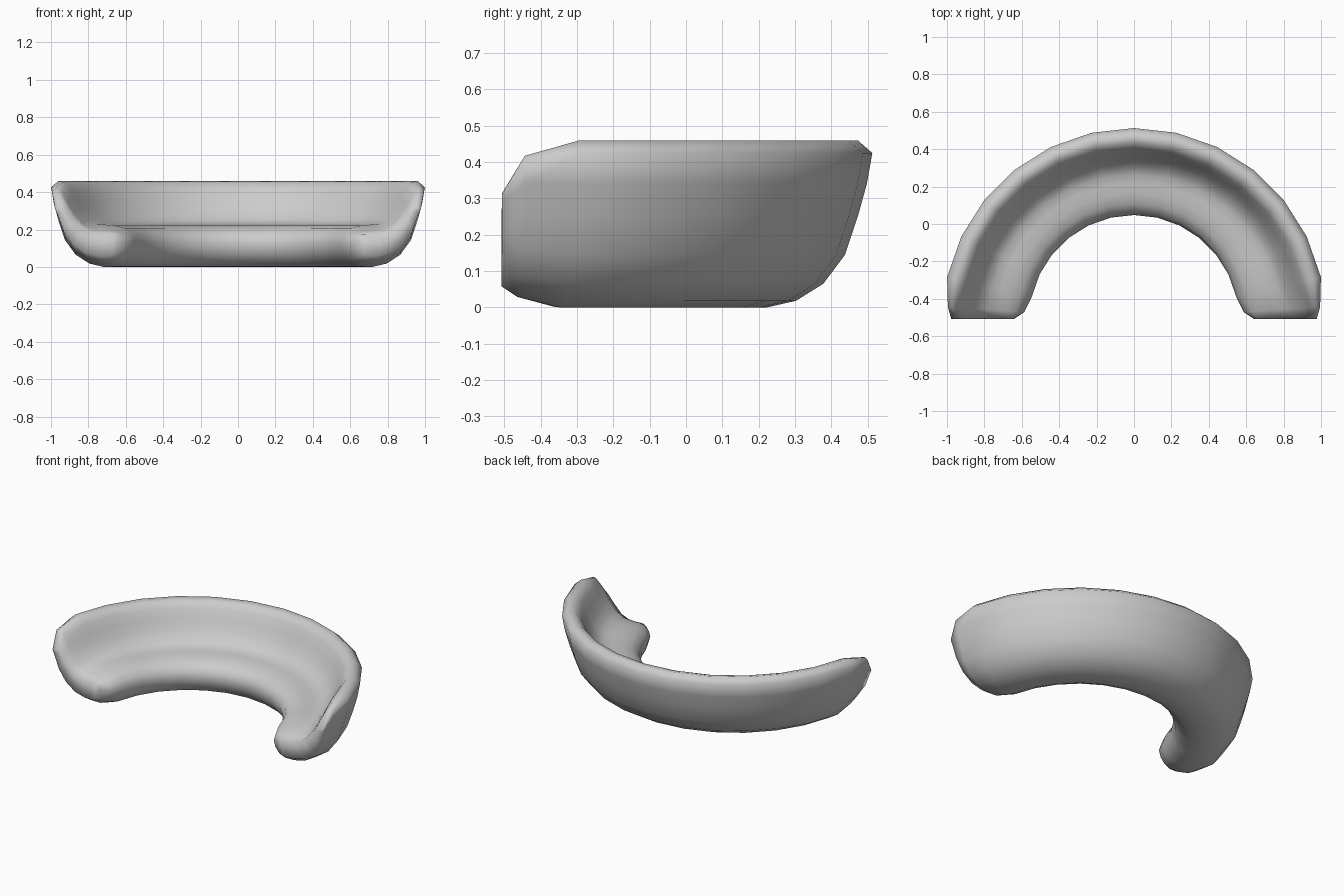
import bpy, bmesh
from math import sin, cos, radians
from mathutils import Vector

if "Cube" in bpy.data.objects:
    bpy.data.objects.remove(bpy.data.objects["Cube"])

# Cross-section (radius, height): rim, outer back, underside, seat roll, step, backrest
# Point i on the outside faces point n-1-i on the inside
PROFILE = [Vector(p) for p in [
    (1.025, .425), (1.01, .34), (.985, .25), (.95, .145), (.89, .065), (.815, .018),
    (.735, 0), (.66, .002), (.61, .025), (.575, .07), (.56, .125), (.576, .175),
    (.62, .207), (.675, .221), (.73, .226), (.777, .231), (.82, .254), (.858, .303),
    (.888, .36), (.915, .415), (.943, .45), (.985, .46)]]
CENTRE_Y = -0.512
n = len(PROFILE)


def inset(profile, amount):
    """Shrink the closed section towards its inside."""
    out = []
    for i, p in enumerate(profile):
        t = (profile[(i + 1) % n] - profile[i - 1]).normalized()
        out.append(p + Vector((t.y, -t.x)) * amount)
    return out


def end_section(thin, top, front):
    """Section squeezed to its middle line, with a lower top and shorter front."""
    out = []
    for i, p in enumerate(PROFILE):
        q = p.lerp((p + PROFILE[n - 1 - i]) / 2, thin)
        drop = max(0, q.y - .26) * top
        q = q - Vector((drop * .3, drop))
        if q.x < .72:
            q.x += (.72 - q.x) * front
        out.append(q)
    return out


# Stations along the arc: angle from the middle, section
step = 180 / 14
near_end = [Vector((p.x, p.y - max(0, p.y - .3) * .12)) for p in inset(PROFILE, .028)]
half = [(step * i, PROFILE) for i in range(1, 7)]
half += [(86, near_end), (89.7, end_section(.5, .72, .5))]
stations = [(-a, s) for a, s in reversed(half)] + [(0, PROFILE)] + half

# Curved sofa body
bm = bmesh.new()
rings = []
for angle, section in stations:
    a = radians(angle)
    rings.append([bm.verts.new((p.x * sin(a), CENTRE_Y + p.x * cos(a), p.y))
                  for p in section])
for r0, r1 in zip(rings, rings[1:]):
    for i in range(n):
        j = (i + 1) % n
        bm.faces.new((r0[i], r0[j], r1[j], r1[i]))

# Rounded arm ends, closed by strips across the section
for r in (rings[0], rings[-1]):
    for i in range(n // 2 - 1):
        bm.faces.new((r[i], r[i + 1], r[n - 2 - i], r[n - 1 - i]))
bmesh.ops.recalc_face_normals(bm, faces=bm.faces)
for f in bm.faces:
    f.smooth = True

mesh = bpy.data.meshes.new("curved_sofa")
bm.to_mesh(mesh)
bm.free()
sofa = bpy.data.objects.new("curved_sofa", mesh)
bpy.context.collection.objects.link(sofa)
